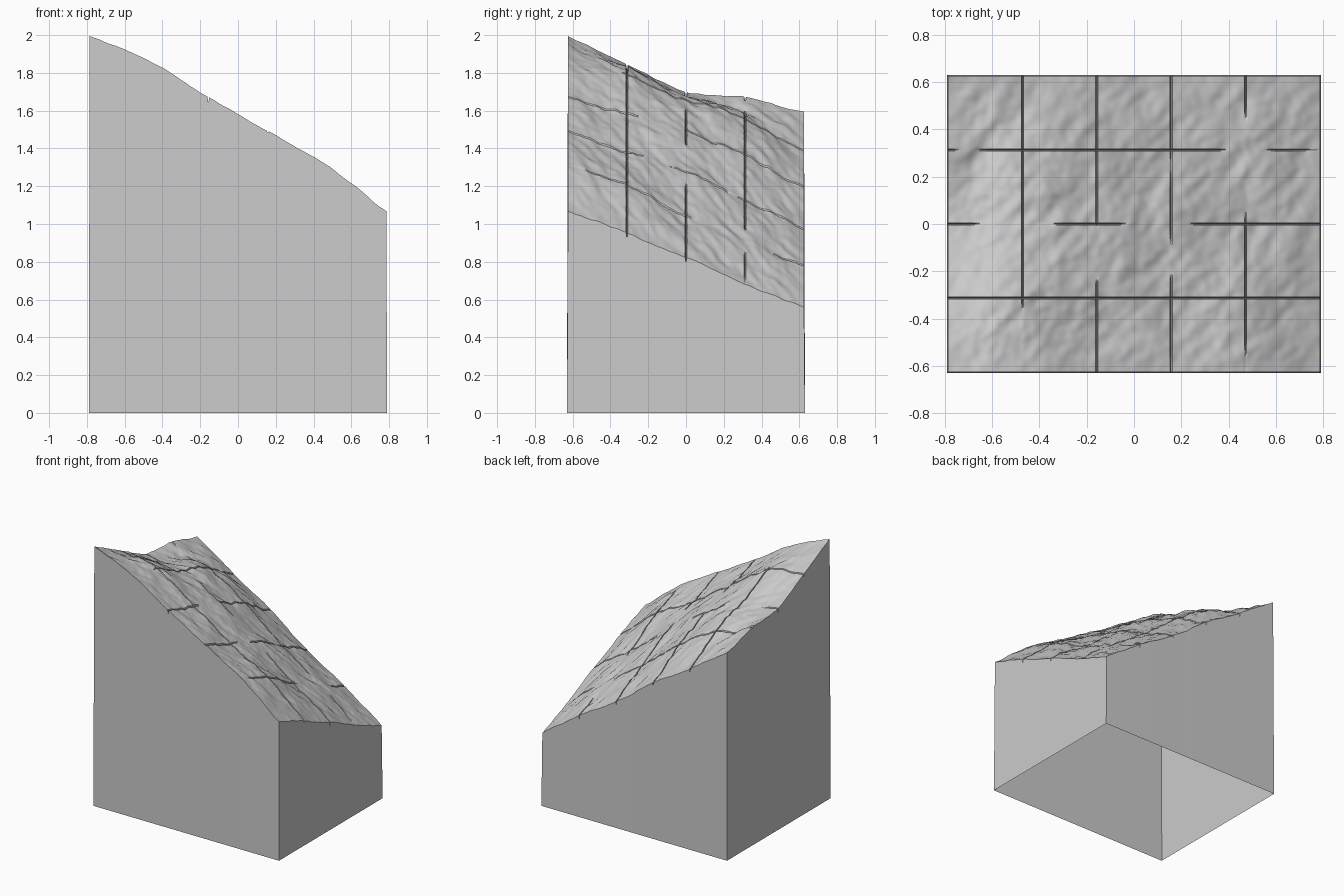
import bpy, bmesh, math
from mathutils import Vector, noise

cube = bpy.data.objects.get("Cube")
if cube:
    bpy.data.objects.remove(cube, do_unlink=True)

HX, HY = 0.785, 0.625          # half size of the terrain top
FLARE = 0.005                  # the walls lean out this much at the foot
NX, NY = 5, 4                  # terrain tiles along x and y
STEPS = 26                     # grid steps per tile
GROOVE = 0.005                 # half width of the seams

# Heights at the tile corners, one row per y from front to back
HEIGHTS = [
    [2.00, 1.87, 1.67, 1.49, 1.31, 1.07],
    [1.85, 1.78, 1.59, 1.38, 1.20, 0.95],
    [1.70, 1.66, 1.50, 1.27, 1.05, 0.82],
    [1.67, 1.56, 1.36, 1.13, 0.92, 0.68],
    [1.59, 1.39, 1.20, 0.97, 0.78, 0.56],
]


def spline(values, t):
    """Smooth curve through evenly spaced values."""
    i = min(int(t), len(values) - 2)
    f = t - i
    b, c = values[i], values[i + 1]
    a = values[i - 1] if i else 2 * b - c
    d = values[i + 2] if i + 2 < len(values) else 2 * c - b
    return b + 0.5 * f * (c - a + f * (2 * a - 5 * b + 4 * c - d + f * (3 * (b - c) + d - a)))


def coords(half, tiles):
    """Even grid lines, with two extra lines beside each seam."""
    n = tiles * STEPS
    out = [-half + 2 * half * i / n for i in range(n + 1)]
    for k in range(1, tiles):
        seam = -half + 2 * half * k / tiles
        out += [seam - GROOVE, seam + GROOVE]
    return sorted(out)


def on_seam(v, half, tiles):
    t = (v + half) / (2 * half) * tiles
    k = round(t)
    return k if 0 < k < tiles and abs(t - k) < 1e-4 else 0


def seam_depth(k, along, axis):
    """Seams are broken up along their length."""
    strength = noise.noise(Vector((along * 3.5, k * 7.3, axis * 5.1))) + 0.25
    return 0.03 * max(0.0, min(1.0, strength * 5))


def height(x, y):
    tx = (x + HX) / (2 * HX) * NX
    ty = (y + HY) / (2 * HY) * NY
    z = spline([spline(row, tx) for row in HEIGHTS], ty)
    # broad lumps, diagonal ripples and fine roughness
    u, v = (x + y) * 0.7, (y - x) * 0.7
    rough = 0.020 * noise.noise(Vector((x * 5, y * 5, 1.7)))
    rough += 0.011 * noise.noise(Vector((u * 9, v * 20, 4.2)))
    rough += 0.005 * noise.noise(Vector((x * 30, y * 30, 8.8)))
    # gully running diagonally behind the high corner
    across = (y - 0.32) - 1.2 * (x + 0.6)
    rough -= 0.025 * math.exp(-(across / 0.1) ** 2 - ((x + 0.6) / 0.2) ** 2)
    # calm towards the border
    edge = min(HX - abs(x), HY - abs(y))
    z += rough * min(1.0, 0.5 + edge * 5)
    kx, ky = on_seam(x, HX, NX), on_seam(y, HY, NY)
    if kx:
        z -= seam_depth(kx, y, 0)
    elif ky:
        z -= seam_depth(ky, x, 1)
    return min(z, 2.0)


# One matt grey for everything
grey = bpy.data.materials.new("stone_grey")
grey.use_nodes = True
colour = (0.6, 0.6, 0.6, 1)
grey.diffuse_color = colour
bsdf = next(n for n in grey.node_tree.nodes if n.type == 'BSDF_PRINCIPLED')
bsdf.inputs["Base Color"].default_value = colour
bsdf.inputs["Roughness"].default_value = 0.9

# Terrain surface
bm = bmesh.new()
xs, ys = coords(HX, NX), coords(HY, NY)
grid = [[bm.verts.new((x, y, height(x, y))) for x in xs] for y in ys]
for low, high in zip(grid, grid[1:]):
    for i in range(len(xs) - 1):
        bm.faces.new((low[i], low[i + 1], high[i + 1], high[i]))

# Walls down to the ground, open underneath
rim = (grid[0][:-1] + [r[-1] for r in grid[:-1]]
       + grid[-1][:0:-1] + [r[0] for r in grid[:0:-1]])
grow_x, grow_y = (HX + FLARE) / HX, (HY + FLARE) / HY
foot = [bm.verts.new((v.co.x * grow_x, v.co.y * grow_y, 0)) for v in rim]
for i in range(len(rim)):
    j = (i + 1) % len(rim)
    bm.faces.new((rim[i], foot[i], foot[j], rim[j]))

bm.normal_update()
mesh = bpy.data.meshes.new("terrain_block")
bm.to_mesh(mesh)
bm.free()
mesh.materials.append(grey)
terrain = bpy.data.objects.new("terrain_block", mesh)
bpy.context.collection.objects.link(terrain)

bpy.ops.object.select_all(action='DESELECT')
terrain.select_set(True)
bpy.context.view_layer.objects.active = terrain
bpy.ops.object.shade_smooth_by_angle(angle=math.radians(35))
